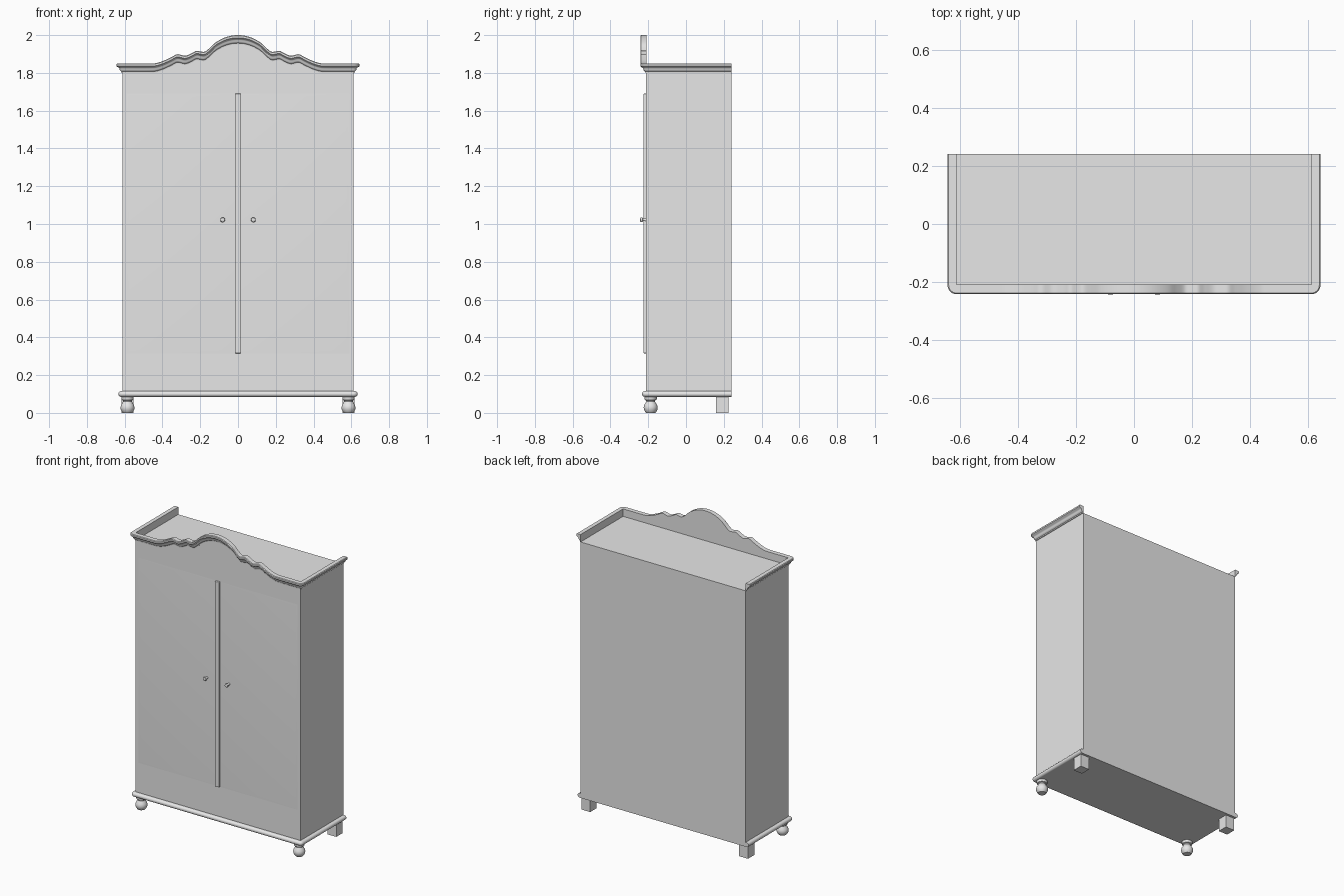
import bpy, bmesh, math
from mathutils import Vector

if "Cube" in bpy.data.objects:
    bpy.data.objects.remove(bpy.data.objects["Cube"])

grey = bpy.data.materials.new("plain grey")
grey.use_nodes = True
grey.diffuse_color = (0.8, 0.8, 0.8, 1)
grey.node_tree.nodes["Principled BSDF"].inputs["Base Color"].default_value = (0.8, 0.8, 0.8, 1)

HALF_W, FRONT, BACK = 0.612, -0.211, 0.242
BASE, ROOF, RIM = 0.085, 1.80, 1.85


def finish(name, bm, smooth=None):
    bmesh.ops.recalc_face_normals(bm, faces=bm.faces)
    mesh = bpy.data.meshes.new(name)
    bm.to_mesh(mesh)
    bm.free()
    mesh.materials.append(grey)
    obj = bpy.data.objects.new(name, mesh)
    bpy.context.collection.objects.link(obj)
    if smooth:
        bpy.ops.object.select_all(action="DESELECT")
        obj.select_set(True)
        bpy.context.view_layer.objects.active = obj
        bpy.ops.object.shade_smooth_by_angle(angle=math.radians(smooth))
    return obj


def box(name, low, high):
    bm = bmesh.new()
    low, high = Vector(low), Vector(high)
    bmesh.ops.create_cube(bm, size=1)
    for v in bm.verts:
        v.co = (low + high) / 2 + v.co * (high - low)
    return finish(name, bm)


def lathe(name, profile, origin, axis="Z", steps=32):
    """Revolve (radius, height) points; axis Y points toward the front."""
    bm = bmesh.new()
    rings = []
    for r, h in profile:
        ring = []
        for i in range(steps):
            a = math.tau * i / steps
            x, y = r * math.cos(a), r * math.sin(a)
            offset = Vector((x, y, h)) if axis == "Z" else Vector((x, -h, y))
            ring.append(bm.verts.new(Vector(origin) + offset))
        rings.append(ring)
    for a, b in zip(rings, rings[1:]):
        for i in range(steps):
            j = (i + 1) % steps
            bm.faces.new((a[i], a[j], b[j], b[i]))
    bm.faces.new(rings[0])
    bm.faces.new(rings[-1])
    return finish(name, bm, 35)


def sweep(name, section, front_line):
    """Run a moulding section along both sides, round corners and front."""
    right = [((-HALF_W, BACK), math.pi)]
    right += [((-HALF_W, FRONT), math.pi + math.pi / 2 * i / 8) for i in range(9)]
    left = [((-x, y), math.pi - a) for (x, y), a in reversed(right)]
    stations = [(p, a, front_line[0][1]) for p, a in right]
    stations += [((x, FRONT), -math.pi / 2, z) for x, z in front_line[1:-1]]
    stations += [(p, a, front_line[-1][1]) for p, a in left]
    bm = bmesh.new()
    loops = [[bm.verts.new((x + o * math.cos(a), y + o * math.sin(a), z + dz))
              for o, dz in section] for (x, y), a, z in stations]
    n = len(section)
    for a, b in zip(loops, loops[1:]):
        for i in range(n):
            j = (i + 1) % n
            bm.faces.new((a[i], a[j], b[j], b[i]))
    bm.faces.new(loops[0])
    bm.faces.new(loops[-1])
    bmesh.ops.remove_doubles(bm, verts=bm.verts, dist=0.00002)
    return finish(name, bm, 35)


def spline(points, steps=5):
    """Smooth curve through the points."""
    pts = [Vector(p) for p in points]
    pts = [2 * pts[0] - pts[1]] + pts + [2 * pts[-1] - pts[-2]]
    out = []
    for a, b, c, d in zip(pts, pts[1:], pts[2:], pts[3:]):
        for i in range(steps):
            t = i / steps
            out.append(0.5 * (2 * b + (c - a) * t + (2 * a - 5 * b + 4 * c - d) * t * t
                              + (3 * b - a - 3 * c + d) * t ** 3))
    return [tuple(p) for p in out + [pts[-2]]]


# Scrolled crest outline, mirrored about the middle
half = [(0, 2.0), (0.04, 1.996), (0.08, 1.983), (0.12, 1.96), (0.15, 1.932),
        (0.175, 1.913), (0.197, 1.913), (0.22, 1.917), (0.245, 1.904), (0.28, 1.891),
        (0.32, 1.899), (0.35, 1.885), (0.39, 1.866), (0.43, 1.853), (0.47, RIM),
        (HALF_W, RIM)]
crest = spline([(-x, z) for x, z in reversed(half[1:])] + half)

# Cornice with crest
cornice = [(0, 0), (0.027, 0), (0.031, -0.004), (0.031, -0.014), (0.026, -0.019),
           (0.019, -0.022), (0.015, -0.027), (0.014, -0.034), (0.010, -0.040),
           (0.005, -0.043), (0.004, -0.050), (0, -0.050)]
sweep("cornice", cornice, crest)

# Cabinet body and front panel rising behind the crest
box("cabinet_body", (-HALF_W, FRONT + 0.003, BASE), (HALF_W, BACK, ROOF))
bm = bmesh.new()
outline = [(-HALF_W, BASE)] + crest + [(HALF_W, BASE)]
panel = bm.faces.new([bm.verts.new((x, FRONT, z)) for x, z in outline])
extruded = bmesh.ops.extrude_face_region(bm, geom=[panel])["geom"]
for v in extruded:
    if isinstance(v, bmesh.types.BMVert):
        v.co.y += 0.003
finish("front_panel", bm)

# Rounded base moulding
rounded = [(0, 0), (0.004, 0)]
rounded += [(0.007 + 0.015 * math.cos(a), -0.015 + 0.015 * math.sin(a))
            for a in (math.radians(90 - 20 * i) for i in range(10))]
rounded += [(0, -0.030)]
sweep("base_moulding", rounded, [(-HALF_W, 0.115), (HALF_W, 0.115)])

# Shallow doors with softly sloped edges
for side, label in ((1, "left"), (-1, "right")):
    bm = bmesh.new()
    rings = []
    for inset, y in ((0, FRONT), (0.015, FRONT - 0.001)):
        x0, x1 = 0.002 + inset, 0.59 - inset
        z0, z1 = 0.315 + inset, 1.69 - inset
        rings.append([bm.verts.new((side * x, y, z))
                      for x, z in ((x0, z0), (x1, z0), (x1, z1), (x0, z1))])
    for i in range(4):
        j = (i + 1) % 4
        bm.faces.new((rings[0][i], rings[0][j], rings[1][j], rings[1][i]))
    bm.faces.new(rings[1])
    finish(label + "_door", bm, 35)

# Centre strip covering the door joint
strip = box("centre_strip", (-0.016, FRONT - 0.014, 0.315), (0.016, FRONT + 0.002, 1.69))
bevel = strip.modifiers.new("soft edges", "BEVEL")
bevel.width, bevel.segments = 0.004, 2

# Knobs and feet
knob = [(0.009, -0.002), (0.007, 0.006), (0.007, 0.016), (0.012, 0.020),
        (0.013, 0.025), (0.011, 0.030), (0.006, 0.032)]
bun = [(0.025, 0), (0.031, 0.008), (0.036, 0.019), (0.037, 0.030), (0.034, 0.042),
       (0.027, 0.053), (0.023, 0.061), (0.024, 0.066), (0.031, 0.069), (0.033, 0.075),
       (0.033, 0.086)]
for side, label in ((1, "left"), (-1, "right")):
    lathe(label + "_knob", knob, (side * 0.081, FRONT, 1.022), "Y", 20)
    lathe(label + "_front_foot", bun, (side * 0.585, -0.187, 0))
    box(label + "_back_foot", (side * 0.585 - 0.033, 0.158, 0), (side * 0.585 + 0.033, 0.226, BASE))
